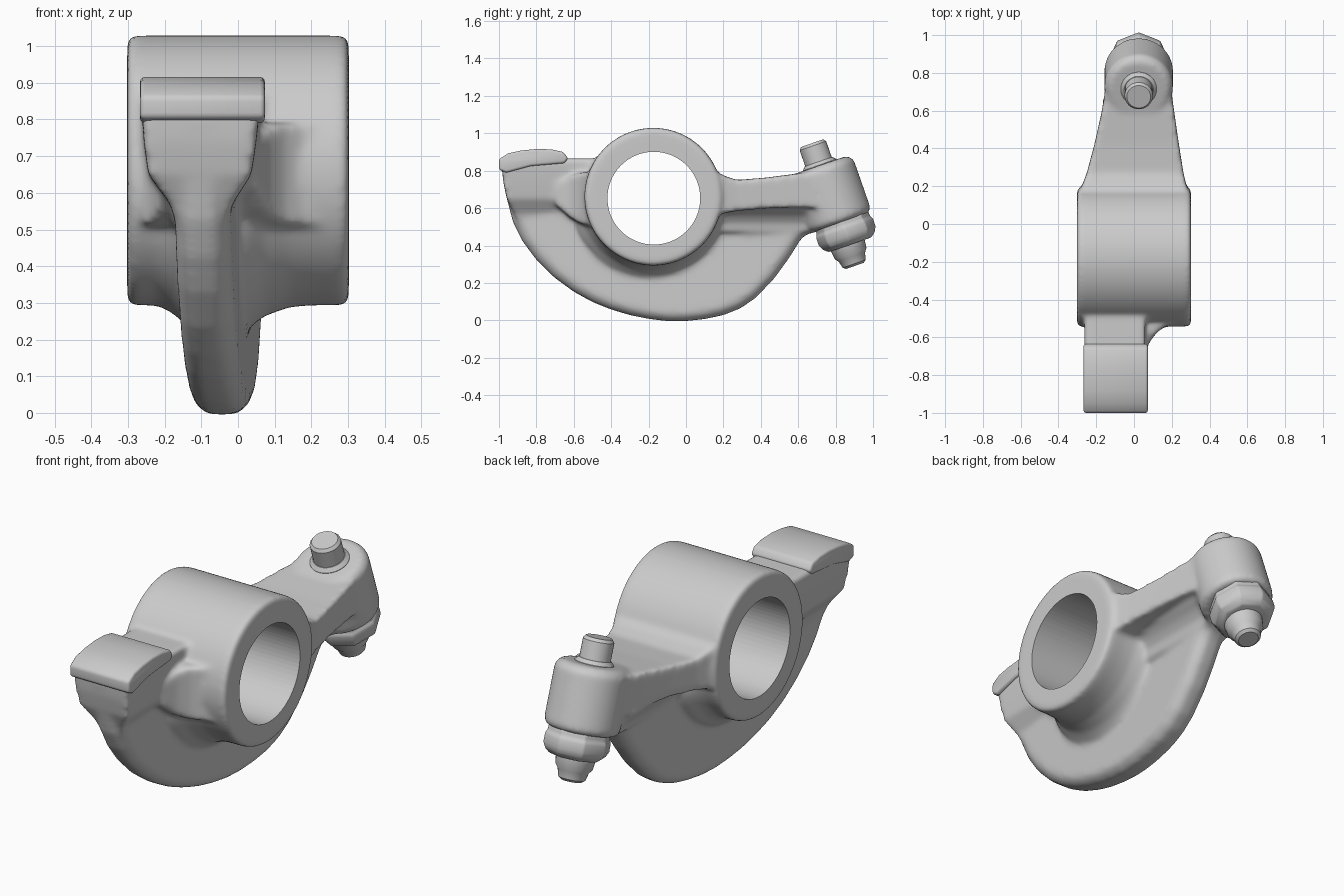
import bpy, bmesh
from math import sin, cos, pi
from mathutils import Matrix, Vector

if "Cube" in bpy.data.objects:
    bpy.data.objects.remove(bpy.data.objects["Cube"])

HUB_Y, HUB_Z = -0.175, 0.661


def frame(x, y, z, origin):
    m = Matrix((x, y, z)).transposed().to_4x4()
    m.translation = Vector(origin)
    return m


# hub axis runs along x; screw axis leans back in the y-z plane
HUB = frame((0, 1, 0), (0, 0, 1), (1, 0, 0), (0, HUB_Y, HUB_Z))
BORE = frame((0, 1, 0), (0, 0, 1), (1, 0, 0), (0, HUB_Y + .003, .653))
SCREW = frame((1, 0, 0), (0, .944, .33), (0, -.33, .944), (0.025, .903, .291))


def skin(bm, rings):
    """Closed skin over a list of equal-length point rings."""
    rows = [[bm.verts.new(p) for p in r] for r in rings]
    n = len(rows[0])
    for a, b in zip(rows, rows[1:]):
        for i in range(n):
            j = (i + 1) % n
            bm.faces.new((a[i], a[j], b[j], b[i]))
    bm.faces.new(rows[0][::-1])
    bm.faces.new(rows[-1])


def lathe(bm, m, rows, n, shift=0):
    """Rows are (height, radius, extra radius on the lower side)."""
    rings = []
    for t, r, *f in rows:
        ring = []
        for i in range(n):
            a = pi / 2 + 2 * pi * i / n
            rr = r + (f[0] if f else 0) * max(0, min(1, .3 - 2 * sin(a)))
            ring.append(m @ Vector((rr * cos(a), rr * sin(a) + shift, t)))
        rings.append(ring)
    skin(bm, rings)


def loft(bm, axis, rows):
    """Box sections along y or z: (pos, x0, x1, other0, other1)."""
    rings = []
    for p, x0, x1, a, b in rows:
        c = [(x0, a), (x1, a), (x1, b), (x0, b)]
        rings.append([(x, p, q) if axis == 'y' else (x, q, p) for x, q in c])
    skin(bm, rings)


def finish(name, bm):
    bmesh.ops.recalc_face_normals(bm, faces=bm.faces[:])
    me = bpy.data.meshes.new(name)
    bm.to_mesh(me)
    bm.free()
    ob = bpy.data.objects.new(name, me)
    bpy.context.collection.objects.link(ob)
    return ob


def bake_and_shade(ob, angle=0.6):
    bpy.ops.object.select_all(action='DESELECT')
    ob.select_set(True)
    bpy.context.view_layer.objects.active = ob
    if ob.modifiers:
        bpy.ops.object.convert(target='MESH')
    bpy.ops.object.shade_smooth_by_angle(angle=angle)


# ---- cast body: all overlapping solids go in one mesh and are fused ----
bm = bmesh.new()

# hub barrel with fillet flare toward the web
lathe(bm, HUB, [(-.302, .355), (-.29, .368), (-.22, .368, 0), (-.18, .368, .02),
                (-.14, .368, .055), (-.06, .368, .08), (.02, .368, .07),
                (.07, .368, .03), (.14, .368, .005), (.2, .368, 0),
                (.29, .368), (.302, .355)], 72)

# curved web under the hub, slightly skewed in plan
web = [(-.985, .8), (-.965, .68), (-.925, .525), (-.875, .425), (-.805, .33), (-.705, .23),
       (-.6, .153), (-.5, .098), (-.4, .058), (-.3, .028), (-.2, .008), (-.1, -.004), (0, -.004),
       (.1, .007), (.2, .028), (.29, .064), (.37, .118), (.47, .222), (.55, .332),
       (.61, .428), (.64, .458), (.72, .48), (.72, .66), (-.175, .66), (-.6, .72)]
rings = []
for x, s in [(-.076, .93), (-.064, .965), (-.036, 1), (.036, 1), (.064, .965), (.076, .93)]:
    ring = []
    for y, z in web:
        y, z = -.1 + (y + .1) * s, .6 + (z - .6) * s
        ring.append((x - .04 + .066 * y, y, z))
    rings.append(ring)
skin(bm, rings)

# neck under the pad, tapering down into the web
loft(bm, 'z', [(.5, -.165, -.035, -.885, -.3), (.57, -.185, -.015, -.92, -.3),
               (.65, -.245, .037, -.958, -.3), (.74, -.257, .05, -.977, -.4),
               (.835, -.263, .06, -.985, -.45), (.865, -.263, .06, -.96, -.45)])
# fillet from neck to hub on the right
loft(bm, 'y', [(-.7, -.2, .05, .62, .72), (-.62, -.22, .085, .55, .77),
               (-.57, -.24, .125, .52, .79), (-.54, -.26, .17, .51, .79),
               (-.52, -.265, .22, .51, .79), (-.4, -.27, .23, .45, .86)])
# tapering arm and its fillet to the web
loft(bm, 'y', [(0, -.285, .285, .5, .88), (.1, -.285, .285, .53, .87),
               (.14, -.285, .285, .55, .82), (.19, -.28, .28, .57, .778),
               (.27, -.25, .262, .585, .75), (.42, -.21, .238, .598, .762),
               (.6, -.17, .212, .605, .785), (.72, -.15, .195, .6, .8)])
loft(bm, 'z', [(.47, -.09, .075, .12, .68), (.52, -.11, .085, .1, .68),
               (.56, -.14, .115, .1, .68), (.59, -.165, .155, .1, .68),
               (.62, -.17, .165, .1, .6)])
# tilted boss
lathe(bm, SCREW, [(.245, .165), (.265, .182), (.54, .182), (.57, .155)], 48)

body = finish("rocker_body", bm)
rm = body.modifiers.new("fuse", 'REMESH')
rm.mode, rm.voxel_size, rm.use_smooth_shade = 'VOXEL', .011, True
sm = body.modifiers.new("soften", 'SMOOTH')
sm.factor, sm.iterations = .5, 18

# bore through the hub
bm = bmesh.new()
lathe(bm, BORE, [(-.5, .248), (.5, .248)], 72)
cutter = finish("bore_cutter", bm)
cutter.hide_render = True
bo = body.modifiers.new("bore", 'BOOLEAN')
bo.operation, bo.object, bo.solver = 'DIFFERENCE', cutter, 'EXACT'
bake_and_shade(body)
bpy.data.objects.remove(cutter)

# ---- contact pad ----
pad = [(-1, .805), (-1, .862), (-.95, .893), (-.88, .908), (-.8, .916), (-.72, .914),
       (-.655, .9), (-.63, .865), (-.65, .84), (-.83, .825), (-.96, .79)]
bm = bmesh.new()
skin(bm, [[(x, y, z) for y, z in pad] for x in (-.267, .073)])
pad_ob = finish("contact_pad", bm)
bv = pad_ob.modifiers.new("round", 'BEVEL')
bv.width, bv.segments, bv.limit_method, bv.angle_limit = .013, 3, 'ANGLE', .7
bake_and_shade(pad_ob)

# ---- adjuster screw, its top collar and the lock nut ----
parts = {
    "adjuster_screw": ([(0, .05), (.012, .065), (.05, .075), (.07, .09), (.15, .1),
                        (.5, .075), (.68, .075), (.695, .063)], 32, 0),
    "screw_collar": ([(.5, .095), (.572, .095), (.59, .078)], 32, 0),
    "lock_nut": ([(.115, .12), (.14, .15), (.165, .162), (.21, .162), (.225, .152),
                  (.28, .152)], 8, .014),
}
for name, (rows, n, shift) in parts.items():
    bm = bmesh.new()
    lathe(bm, SCREW, rows, n, shift)
    ob = finish(name, bm)
    if n == 8:
        bv = ob.modifiers.new("round", 'BEVEL')
        bv.width, bv.segments = .008, 2
    bake_and_shade(ob)
